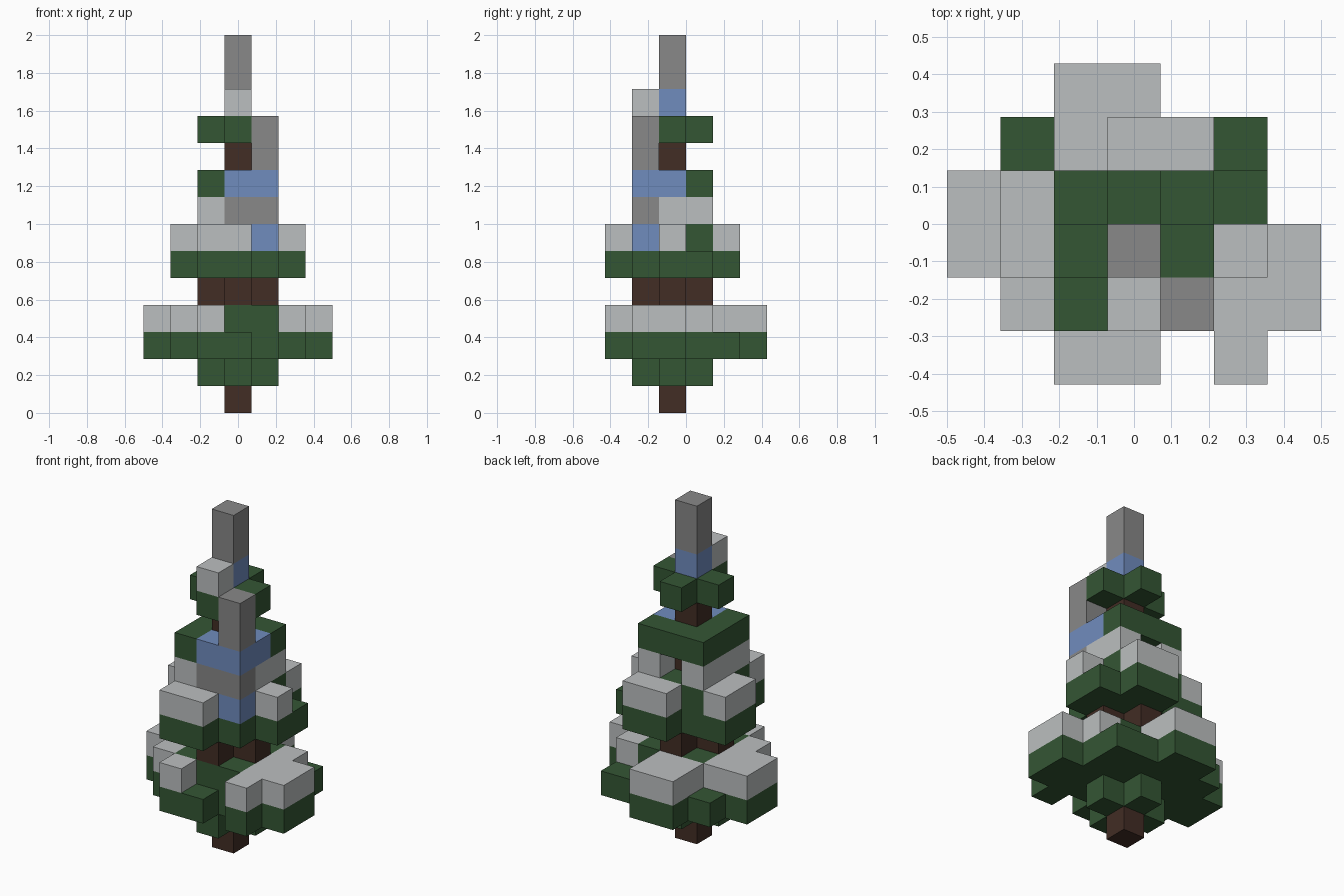
import bpy
import bmesh
from mathutils import Vector

if "Cube" in bpy.data.objects:
    bpy.data.objects.remove(bpy.data.objects["Cube"], do_unlink=True)

UNIT = 1 / 7          # edge of one block
cells = {}            # (column, row, layer) -> part name


def make_material(name, rgb):
    mat = bpy.data.materials.new(name)
    mat.use_nodes = True
    mat.diffuse_color = (*rgb, 1)
    mat.node_tree.nodes["Principled BSDF"].inputs["Base Color"].default_value = (*rgb, 1)
    return mat


def fill(part, layer, columns, rows):
    """Fill a rectangle of blocks on one layer; both ranges are inclusive."""
    for i in range(columns[0], columns[-1] + 1):
        for j in range(rows[0], rows[-1] + 1):
            cells[i, j, layer] = part


def plus(part, layer):
    """Five blocks in a cross around the trunk."""
    fill(part, layer, (-1, 1), (-1,))
    fill(part, layer, (0,), (-2, 0))


def build(part, mat):
    """Make one object from the outward faces of a part's blocks."""
    bm = bmesh.new()
    for cell in [c for c, p in cells.items() if p == part]:
        low = Vector((cell[0] - 0.5, cell[1], cell[2]))
        for axis in range(3):
            for side in (0, 1):
                beside = list(cell)
                beside[axis] += 2 * side - 1
                if tuple(beside) in cells:
                    continue
                n, u, v = (Vector([float(k == (axis + s) % 3) for k in range(3)])
                           for s in range(3))
                corner = low + n * side
                ring = [corner, corner + u, corner + u + v, corner + v]
                if not side:
                    ring.reverse()
                bm.faces.new([bm.verts.new(p * UNIT) for p in ring])
    bmesh.ops.remove_doubles(bm, verts=bm.verts, dist=0.001)
    mesh = bpy.data.meshes.new(part)
    bm.to_mesh(mesh)
    bm.free()
    mesh.materials.append(mat)
    bpy.context.collection.objects.link(bpy.data.objects.new(part, mesh))


# Lower boughs: a small cross, a broad skirt and a raised core
plus("lower_boughs", 1)
for columns, row in (((-1, 0), 2), ((-2, 2), 1), ((-3, 2), 0), ((-3, 3), -1),
                     ((-2, 3), -2), ((-1, 0), -3), ((2,), -3)):
    fill("lower_boughs", 2, columns, (row,))
fill("lower_boughs", 3, (-1, 1), (-2, 0))

# Snow on the lower boughs
for columns, rows in (((-1, 0), (1, 2)), ((-3, -2), (-1, 0)), ((-2,), (-2,)),
                      ((-1,), (-3,)), ((2,), (-3, 0)), ((3,), (-2, -1))):
    fill("lower_snow", 3, columns, rows)

# Thick trunk between the lower and middle boughs
plus("trunk", 4)

# Middle boughs
for columns, rows in (((-2, 2), (-1, 0)), ((-1, 1), (-2,)),
                      ((-1, 0), (-3,)), ((0, 1), (1,))):
    fill("middle_boughs", 5, columns, rows)
fill("middle_boughs", 6, (-1, 1), (-2, 0))

# Snow on the middle boughs
for columns, rows in (((-1, 0), (-3,)), ((-2,), (-1, 0)), ((2,), (-1,)), ((0, 1), (1,))):
    fill("middle_snow", 6, columns, rows)
for column in (-1, 1):
    fill("middle_snow", 7, (column,), (-2, 0))

# Upper boughs and crown
fill("upper_boughs", 8, (-1, 1), (-2, 0))
plus("crown_boughs", 10)
fill("crown_snow", 11, (0,), (-2,))

# Blue and grey ornament on the front corner
fill("ornament_blue", 6, (1,), (-2,))
fill("ornament_grey", 7, (0, 1), (-2,))
fill("ornament_blue", 8, (0, 1), (-2,))
fill("ornament_blue", 8, (1,), (-1,))
for layer in (9, 10):
    fill("ornament_grey", layer, (1,), (-2,))

# Trunk core and the spire on top
for layer in range(11):
    fill("trunk", layer, (0,), (-1,))
fill("spire_base", 11, (0,), (-1,))
for layer in (12, 13):
    fill("spire", layer, (0,), (-1,))

green = make_material("needle green", (0.034, 0.093, 0.034))
snow = make_material("snow white", (0.50, 0.52, 0.525))
brown = make_material("bark brown", (0.054, 0.026, 0.018))
blue = make_material("ornament blue", (0.163, 0.262, 0.515))
grey = make_material("metal grey", (0.246, 0.246, 0.246))

for mat, parts in ((green, ("lower_boughs", "middle_boughs", "upper_boughs", "crown_boughs")),
                   (snow, ("lower_snow", "middle_snow", "crown_snow")),
                   (brown, ("trunk",)),
                   (blue, ("ornament_blue", "spire_base")),
                   (grey, ("ornament_grey", "spire"))):
    for part in parts:
        build(part, mat)
